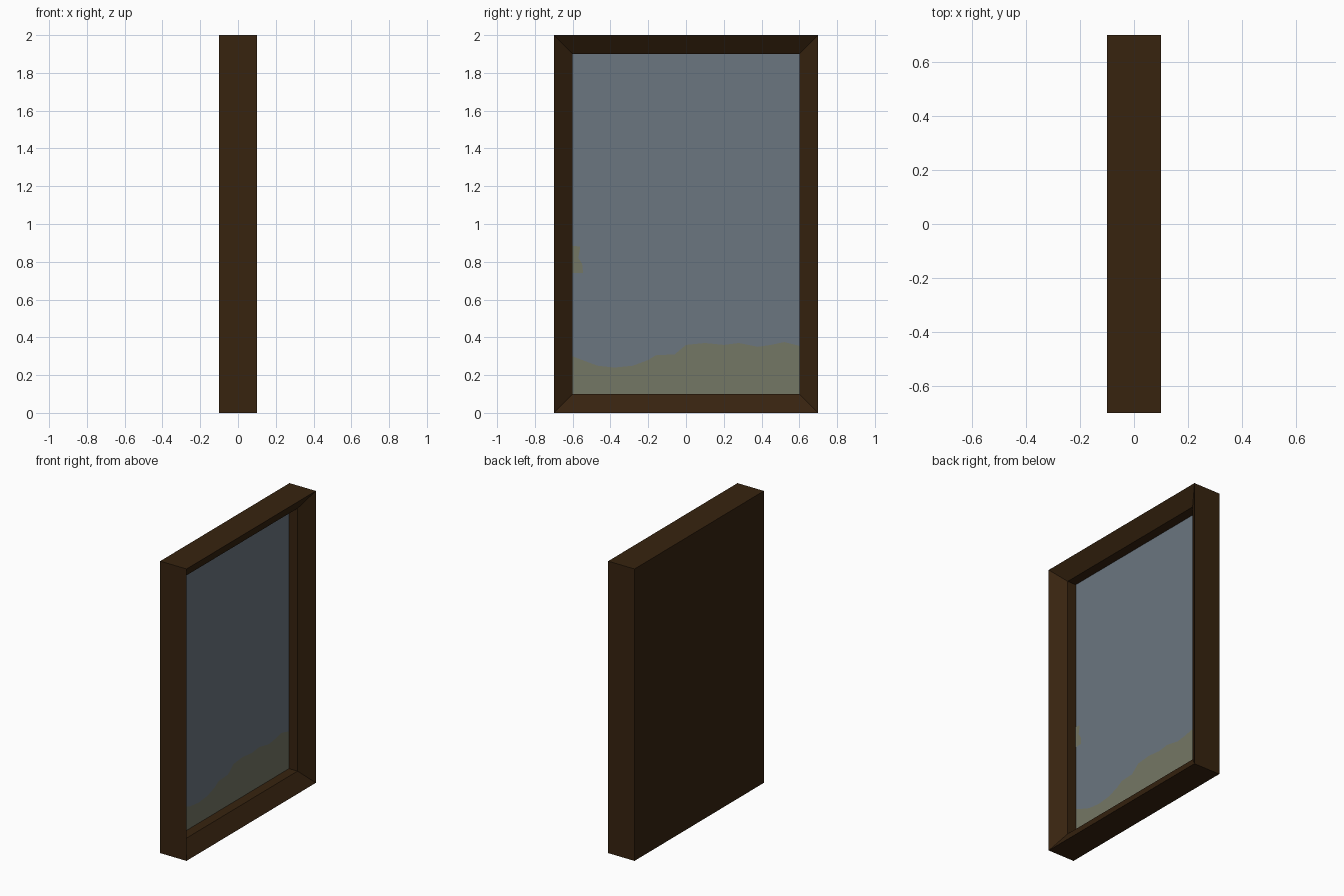
import bpy, bmesh

if "Cube" in bpy.data.objects:
    bpy.data.objects.remove(bpy.data.objects["Cube"])


def material(name, srgb):
    lin = [((c / 255 + 0.055) / 1.055) ** 2.4 if c > 10 else c / 255 / 12.92 for c in srgb]
    m = bpy.data.materials.new(name)
    m.diffuse_color = (*lin, 1)
    m.use_nodes = True
    m.node_tree.nodes["Principled BSDF"].inputs["Base Color"].default_value = m.diffuse_color
    return m


def finish(name, bm, mats):
    me = bpy.data.meshes.new(name)
    bm.to_mesh(me)
    bm.free()
    for m in mats:
        me.materials.append(m)
    ob = bpy.data.objects.new(name, me)
    bpy.context.collection.objects.link(ob)
    return ob


wood = material("dark wood", (55, 35, 15))
silver = material("mirror grey blue", (107, 118, 128))
stain = material("olive tarnish", (116, 119, 101))

GLASS_X = -0.034


# Frame: rectangular rings from the back, round the edge, down the slope to the glass
bm = bmesh.new()
profile = [(-0.1, 0.0), (0.1, 0.0), (0.031, 0.1), (GLASS_X, 0.1)]  # (x, inset)
rings = []
for x, d in profile:
    a, lo, hi = 0.7 - d, d, 2 - d
    rings.append([bm.verts.new((x, y, z)) for y, z in ((-a, lo), (a, lo), (a, hi), (-a, hi))])
for r, s in zip(rings, rings[1:]):
    for i in range(4):
        j = (i + 1) % 4
        bm.faces.new((r[i], r[j], s[j], s[i]))
bm.faces.new(rings[0][::-1])
finish("frame", bm, [wood])

# Mirror pane: columns split along the wavy tarnish line
line = [(-0.6, 0.30), (-0.55, 0.28), (-0.47, 0.25), (-0.38, 0.24), (-0.28, 0.25),
        (-0.2, 0.28), (-0.16, 0.305), (-0.06, 0.31), (0.0, 0.36), (0.1, 0.37),
        (0.2, 0.36), (0.28, 0.37), (0.38, 0.35), (0.45, 0.36), (0.52, 0.375), (0.6, 0.355)]
bm = bmesh.new()
cols = [[bm.verts.new((GLASS_X, y, z)) for z in (0.1, zl, 1.9)] for y, zl in line]
for p, q in zip(cols, cols[1:]):
    for k in range(2):
        f = bm.faces.new((p[k], q[k], q[k + 1], p[k + 1]))
        f.material_index = 1 - k
finish("mirror_pane", bm, [silver, stain])

# Small tarnish spot at the side, a thin plate on the pane
bm = bmesh.new()
spot = [(-0.6, 0.74), (-0.545, 0.74), (-0.55, 0.79), (-0.57, 0.82), (-0.56, 0.88), (-0.6, 0.885)]
bm.faces.new([bm.verts.new((GLASS_X + 0.002, y, z)) for y, z in spot])
finish("tarnish_spot", bm, [stain])
